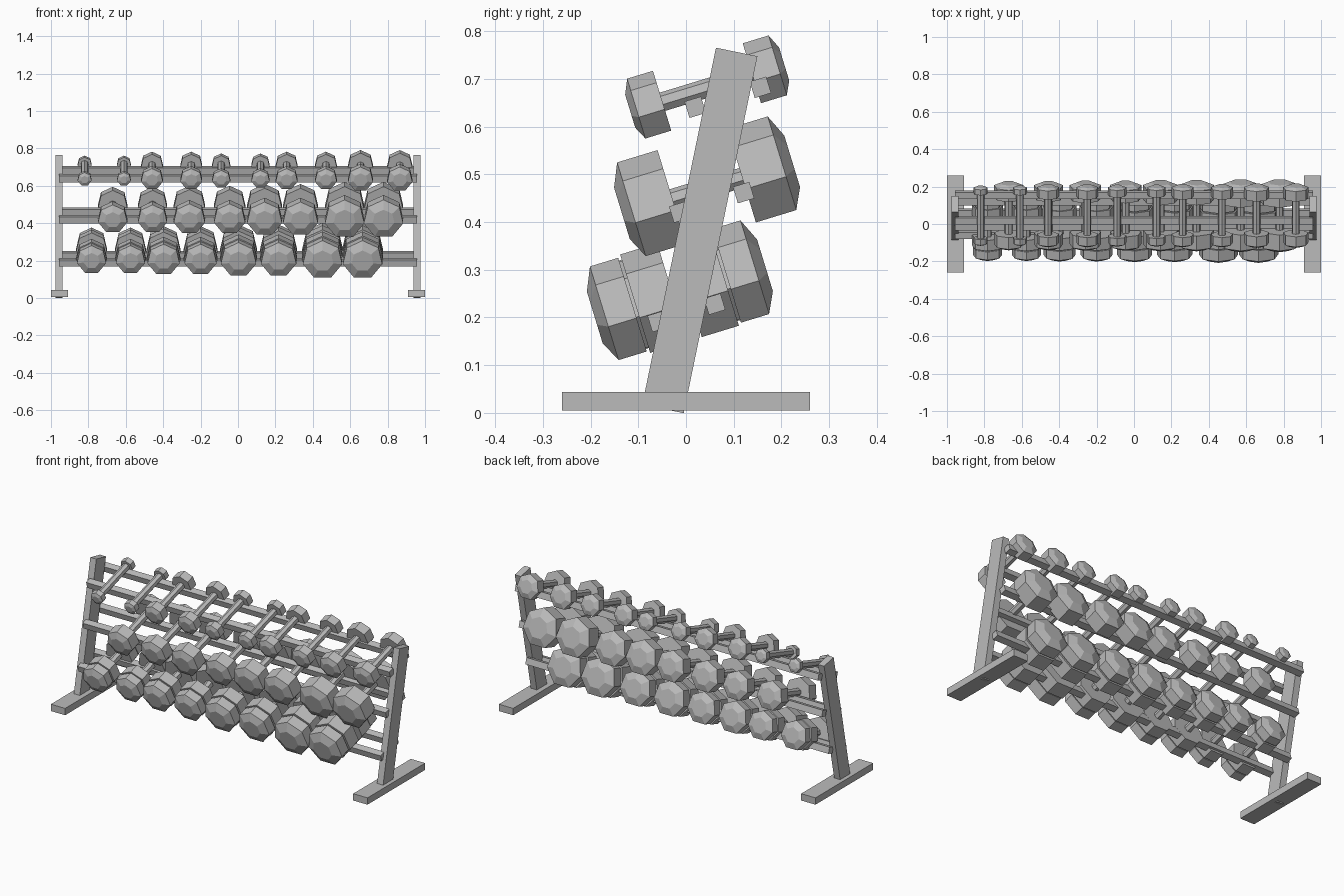
import bpy, bmesh, math
from mathutils import Matrix, Vector

if "Cube" in bpy.data.objects:
    bpy.data.objects.remove(bpy.data.objects["Cube"], do_unlink=True)

GREY = (0.5, 0.5, 0.5, 1)
steel = bpy.data.materials.new("steel_grey")
steel.use_nodes = True
steel.diffuse_color = GREY
steel.node_tree.nodes["Principled BSDF"].inputs["Base Color"].default_value = GREY

TILT = Matrix.Rotation(math.radians(17), 4, "X")
LEAN = Matrix.Rotation(math.radians(-11.67), 4, "X")
SIDES = 7


def finish(name, bm, matrix):
    bmesh.ops.recalc_face_normals(bm, faces=bm.faces)
    mesh = bpy.data.meshes.new(name)
    bm.to_mesh(mesh)
    bm.free()
    mesh.materials.append(steel)
    obj = bpy.data.objects.new(name, mesh)
    obj.matrix_world = matrix
    bpy.context.scene.collection.objects.link(obj)
    return obj


def box(name, size, centre, turn=Matrix()):
    bm = bmesh.new()
    bmesh.ops.create_cube(bm, size=1)
    bmesh.ops.scale(bm, verts=bm.verts, vec=size)
    return finish(name, bm, Matrix.Translation(centre) @ turn)


def dumbbell(name, half_profile, centre):
    """Seven-sided rings along y, from (distance, radius) pairs mirrored about the grip."""
    profile = half_profile + [(-d, r) for d, r in reversed(half_profile)]
    bm = bmesh.new()
    rings = []
    for d, r in profile:
        angles = [math.tau * k / SIDES for k in range(SIDES)]
        rings.append([bm.verts.new((r * math.sin(a), d, r * math.cos(a))) for a in angles])
    for a, b in zip(rings, rings[1:]):
        for k in range(SIDES):
            j = (k + 1) % SIDES
            bm.faces.new((a[k], a[j], b[j], b[k]))
    bm.faces.new(rings[0])
    bm.faces.new(rings[-1])
    return finish(name, bm, Matrix.Translation(centre) @ TILT)


def single_head(end, r, grip):
    inner = end - 0.82 * r
    return [(end + 0.2 * r, 0.55 * r), (end, r), (inner, r), (inner, grip)]


def double_head(end, r, grip):
    seam = end - 0.6 * r
    inner = seam - 0.78 * r
    return [(end + 0.2 * r, 0.55 * r), (end, r), (seam + 0.003, r), (seam + 0.003, 0.92 * r),
            (seam - 0.003, 0.92 * r), (seam - 0.003, 1.05 * r), (inner, 1.05 * r), (inner, grip)]


# Feet and leaning uprights
for side, s in (("left", 1), ("right", -1)):
    box(f"{side}_foot", (0.09, 0.52, 0.039), (s * 0.955, 0, 0.0245))
    box(f"{side}_upright", (0.038, 0.0887, 0.764), (s * 0.958, 0.029, 0.3825), LEAN)

# Tiers: name, centre y and z, half length, grip radius, rail offsets, head builder, x places, radii
tiers = [
    ("top", 0.045, 0.68, 0.155, 0.021, (-0.036, 0.107), -0.03, single_head,
     (-0.82, -0.61, -0.46, -0.25, -0.09, 0.12, 0.26, 0.47, 0.655, 0.865),
     (0.038, 0.06, 0.05, 0.06, 0.069)),
    ("middle", 0.045, 0.47, 0.165, 0.022, (-0.07, 0.07), -0.03, single_head,
     (-0.67, -0.457, -0.26, -0.045, 0.142, 0.334, 0.57, 0.778),
     (0.08, 0.086, 0.096, 0.108)),
    ("bottom", -0.012, 0.252, 0.165, 0.022, (-0.062, 0.062), -0.044, double_head,
     (-0.783, -0.575, -0.398, -0.2, 0.003, 0.217, 0.452, 0.666),
     (0.08, 0.088, 0.097, 0.108)),
]

for tier, y, z, end, grip, rails, drop, head, places, radii in tiers:
    centre = Vector((0, y, z))
    # Pair of rails under the grips
    for where, u in zip(("front", "back"), rails):
        box(f"{tier}_{where}_rail", (1.915, 0.036, 0.036),
            centre + TILT @ Vector((0, u, drop)), TILT)
    # Dumbbells come in matching pairs, growing towards the left
    for i, x in enumerate(places):
        dumbbell(f"{tier}_dumbbell_{i + 1}", head(end, radii[i // 2], grip), (x, y, z))
